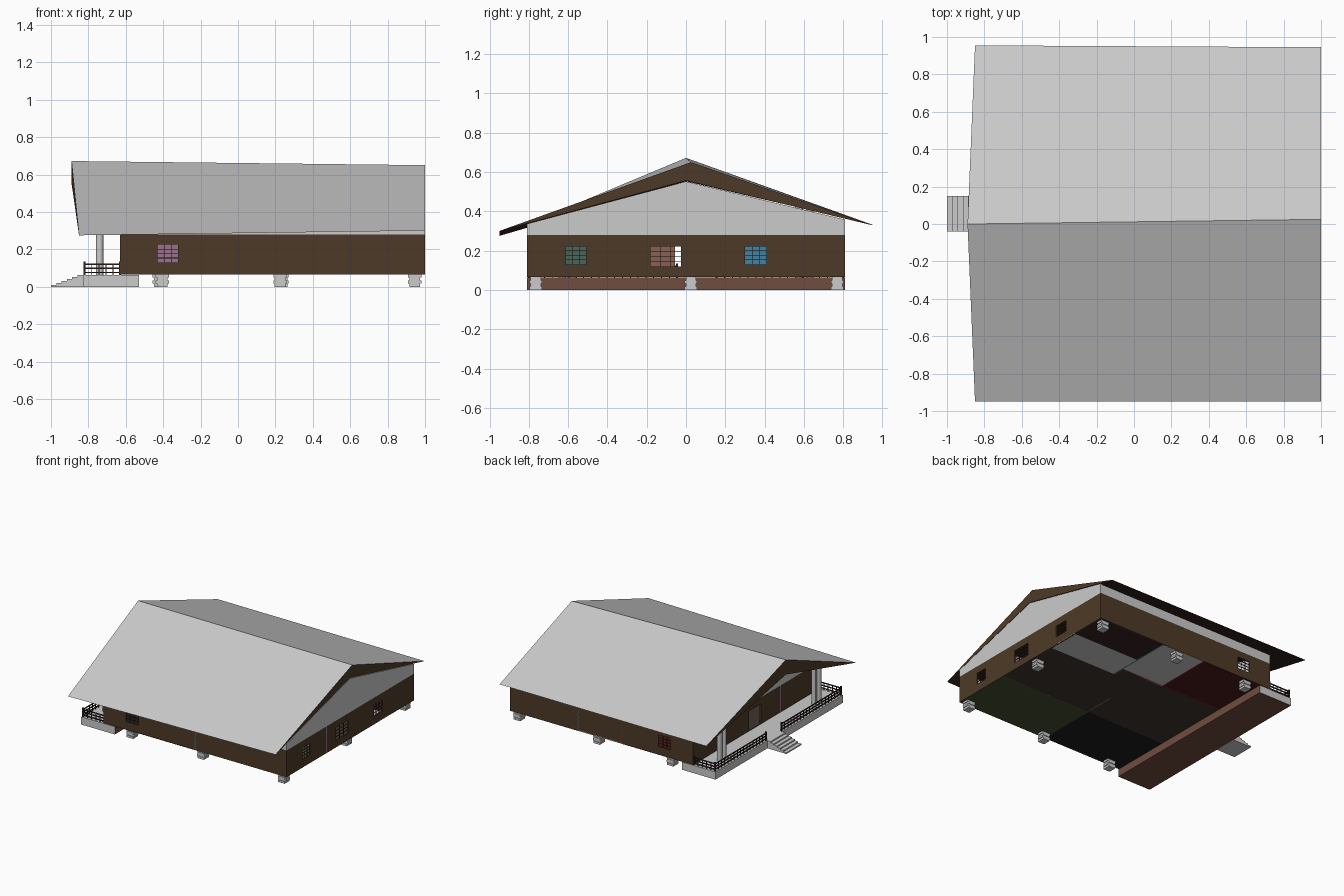
import bpy, bmesh, math
from mathutils import Vector

if "Cube" in bpy.data.objects:
    bpy.data.objects.remove(bpy.data.objects["Cube"])

def mat(name, r, g, b):
    m = bpy.data.materials.new(name)
    m.diffuse_color = (r, g, b, 1)
    m.use_nodes = True
    m.node_tree.nodes["Principled BSDF"].inputs["Base Color"].default_value = m.diffuse_color
    return m

BROWN = mat("brown_wall", 0.075, 0.042, 0.02)
DARK = mat("dark_timber", 0.035, 0.02, 0.015)
BRICK = mat("brick", 0.16, 0.075, 0.05)
PINK = mat("mauve_paint", 0.32, 0.17, 0.25)
ROSE = mat("rose_paint", 0.25, 0.12, 0.09)
GREEN = mat("green_paint", 0.07, 0.13, 0.10)
RED = mat("red_paint", 0.22, 0.02, 0.02)
BLUE = mat("blue_paint", 0.06, 0.22, 0.35)
MAROON = mat("maroon_floor", 0.07, 0.01, 0.01)
PLUM = mat("plum_floor", 0.04, 0.015, 0.018)
OLIVE = mat("green_floor", 0.06, 0.08, 0.03)
BLACK = mat("black_floor", 0.015, 0.012, 0.012)
UMBER = mat("umber_floor", 0.05, 0.035, 0.03)

def mesh_obj(name, bm, *mats):
    bmesh.ops.recalc_face_normals(bm, faces=bm.faces)
    me = bpy.data.meshes.new(name)
    bm.to_mesh(me)
    bm.free()
    for m in mats:
        me.materials.append(m)
    ob = bpy.data.objects.new(name, me)
    bpy.context.collection.objects.link(ob)
    return ob

def boxes(name, items, material=None):
    """One object from boxes given as (x0, x1, y0, y1, z0, z1)."""
    bm = bmesh.new()
    for x0, x1, y0, y1, z0, z1 in items:
        vs = bmesh.ops.create_cube(bm, size=1)["verts"]
        for v in vs:
            v.co = Vector(((x0 + x1) / 2 + v.co.x * (x1 - x0),
                           (y0 + y1) / 2 + v.co.y * (y1 - y0),
                           (z0 + z1) / 2 + v.co.z * (z1 - z0)))
    return mesh_obj(name, bm, *([material] if material else []))

XL, XR, Y, Z0, Z1, T = -0.63, 1.0, 0.81, 0.065, 0.28, 0.012

def wall(name, axis, pos, lo, hi, openings=(), material=BROWN):
    """Wall along x or y with rectangular openings (a, b, bottom, top)."""
    def seg(a, b, z0, z1):
        return (a, b, pos, pos + T, z0, z1) if axis == "x" else (pos, pos + T, a, b, z0, z1)
    parts, cur = [], lo
    for a, b, zb, zt in openings:
        parts.append(seg(cur, a, Z0, Z1))
        if zb > Z0:
            parts.append(seg(a, b, Z0, zb))
        parts.append(seg(a, b, zt, Z1))
        cur = b
    parts.append(seg(cur, hi, Z0, Z1))
    boxes(name, parts, material)

def window_bars(name, axis, pos, a, b, zb, zt):
    """Thin muntin grid inside an opening."""
    w, p0, p1 = 0.0015, pos + 0.003, pos + 0.009
    spans = [(a + (b - a) * i / 3 - w, a + (b - a) * i / 3 + w, zb, zt) for i in (1, 2)]
    spans += [(a, b, zb + (zt - zb) * i / 4 - w, zb + (zt - zb) * i / 4 + w) for i in (1, 2, 3)]
    boxes(name, [(s, e, p0, p1, u, v) if axis == "x" else (p0, p1, s, e, u, v)
                 for s, e, u, v in spans], DARK)

# Outer walls with windows and the porch door opening
side_win = [(-0.43, -0.32, 0.13, 0.225)]
end_win = [(-0.61, -0.51, 0.13, 0.222), (-0.18, -0.025, 0.12, 0.222), (0.30, 0.41, 0.13, 0.222)]
wall("front_wall", "x", -Y, XL, XR, side_win)
wall("back_wall", "x", Y - T, XL, XR, side_win)
wall("right_wall", "y", XR - T, -Y, Y, end_win)
wall("left_wall", "y", XL, -Y, Y, [(-0.055, 0.10, Z0, 0.225)])
window_bars("front_window", "x", -Y, *side_win[0])
window_bars("back_window", "x", Y - T, *side_win[0])
for i, w in enumerate(end_win):
    window_bars(f"right_window_{i}", "y", XR - T, *w)

# Interior partitions
wall("front_partition", "x", -0.31, XL, XR, material=PINK)
wall("front_room_divider", "y", 0.18, -Y, -0.31, material=GREEN)
wall("back_partition", "x", 0.33, XL, 0.39, material=RED)
wall("back_room_divider", "y", 0.0, 0.33, Y, material=RED)
wall("blue_divider", "y", 0.39, 0.24, Y, material=BLUE)
wall("hall_partition", "y", 0.18, -0.31, -0.055, material=ROSE)

# Floors of the rooms
for name, x0, x1, y0, y1, m in (
        ("green_room_floor", 0.18, XR, -Y, -0.31, OLIVE),
        ("black_room_floor", XL, 0.18, -Y, -0.31, BLACK),
        ("hall_floor", XL, XR, -0.31, 0.24, UMBER),
        ("hall_side_floor", XL, 0.39, 0.24, 0.33, UMBER),
        ("grey_end_floor", 0.40, XR, 0.24, 0.51, None),
        ("plum_room_floor", 0.40, XR, 0.51, Y, PLUM),
        ("grey_room_floor", 0.0, 0.39, 0.33, Y, None),
        ("maroon_room_floor", XL, 0.0, 0.33, Y, MAROON)):
    boxes(name, [(x0, x1, y0, y1, Z0, Z0 + 0.006)], m)

# Grey gables and the strip above the long walls
for name, x in (("left_gable", XL), ("right_gable", XR - T)):
    bm = bmesh.new()
    zf = 0.316 if x < 0 else 0.336
    f = bm.faces.new([bm.verts.new((x, y, z)) for y, z in
                      ((-Y, Z1), (Y, Z1), (Y, 0.358), (0, 0.552), (-Y, zf))])
    r = bmesh.ops.extrude_face_region(bm, geom=[f])
    bmesh.ops.translate(bm, vec=(T, 0, 0),
                        verts=[v for v in r["geom"] if isinstance(v, bmesh.types.BMVert)])
    mesh_obj(name, bm)
boxes("front_upper_strip", [(XL, XR, -Y, -Y + T, Z1, 0.32)])
boxes("back_upper_strip", [(XL, XR, Y - T, Y, Z1, 0.355)])

# Roof: slightly skewed wedge, sharp at the eaves and thick at the ridge
bm = bmesh.new()
ends = [[bm.verts.new(c) for c in pts] for pts in (
    ((-0.85, -0.95, 0.275), (-0.89, 0, 0.672), (-0.85, 0.955, 0.33), (-0.89, 0, 0.553)),
    ((1.0, -0.95, 0.30), (1.0, 0.025, 0.65), (1.0, 0.945, 0.33), (1.0, 0, 0.556)))]
for i in range(4):
    j = (i + 1) % 4
    f = bm.faces.new((ends[0][i], ends[0][j], ends[1][j], ends[1][i]))
    f.material_index = 0 if i < 2 else 2
for e in ends:
    for tri in ((0, 1, 3), (1, 2, 3)):
        bm.faces.new([e[k] for k in tri]).material_index = 1
mesh_obj("roof", bm, mat("roof_sheet", 0.8, 0.8, 0.8), BROWN, DARK)

# Porch slab with brick inner face and underside
porch = boxes("porch_slab", [(-0.83, -0.53, -Y, Y, 0, 0.062)])
porch.data.materials.append(mat("concrete", 0.8, 0.8, 0.8))
porch.data.materials.append(BRICK)
for p in porch.data.polygons:
    p.material_index = 1 if p.normal.x > 0.5 or p.normal.z < -0.5 else 0

# Porch steps
N = 6
boxes("porch_steps", [(-1.0 + 0.17 * i / N, -0.83, -0.04, 0.15, 0.062 * i / N, 0.062 * (i + 1) / N)
                      for i in range(N)])

# Railings: posts, rails and pickets
rail = []
def railing(axis, pos, a, b):
    def add(s, e, h, z0, z1):
        rail.append((s, e, pos - h, pos + h, z0, z1) if axis == "x"
                    else (pos - h, pos + h, s, e, z0, z1))
    for z in (0.073, 0.095, 0.117):
        add(a, b, 0.004, z, z + 0.007)
    n = max(2, round((b - a) / 0.04))
    for i in range(n + 1):
        c = a + (b - a) * i / n
        h, top = (0.005, 0.134) if i in (0, n) else (0.0025, 0.12)
        add(c - h, c + h, h, 0.06, top)
railing("y", -0.82, -0.80, -0.045)
railing("y", -0.82, 0.155, 0.80)
for y in (-0.80, 0.80):
    railing("x", y, -0.82, XL)
boxes("porch_railing", rail, DARK)

# Paired porch columns
for side in (-1, 1):
    for k, y in enumerate((0.575, 0.63)):
        top = (0.40 if side < 0 else 0.43) - (0.015 if k else 0)
        bpy.ops.mesh.primitive_cylinder_add(vertices=12, radius=0.02, depth=top - 0.06,
                                            location=(-0.74, side * y, (top + 0.06) / 2))
        col = bpy.context.object
        col.name = f"porch_column_{'back' if side > 0 else 'front'}_{k}"
        bpy.ops.object.shade_smooth_by_angle()

# Stacked block piers under the house
for i, (x, y) in enumerate(((-0.405, -0.765), (0.225, -0.765), (0.945, -0.765), (0.945, 0.025),
                            (-0.42, 0.77), (0.235, 0.77), (0.945, 0.77))):
    stack = []
    for k in range(4):
        h = 0.036 if k % 2 else 0.029
        w = 0.026 if k % 2 else 0.032
        stack.append((x - h, x + h, y - w, y + w, k * 0.0163, (k + 1) * 0.0163))
    boxes(f"pier_{i}", stack)
